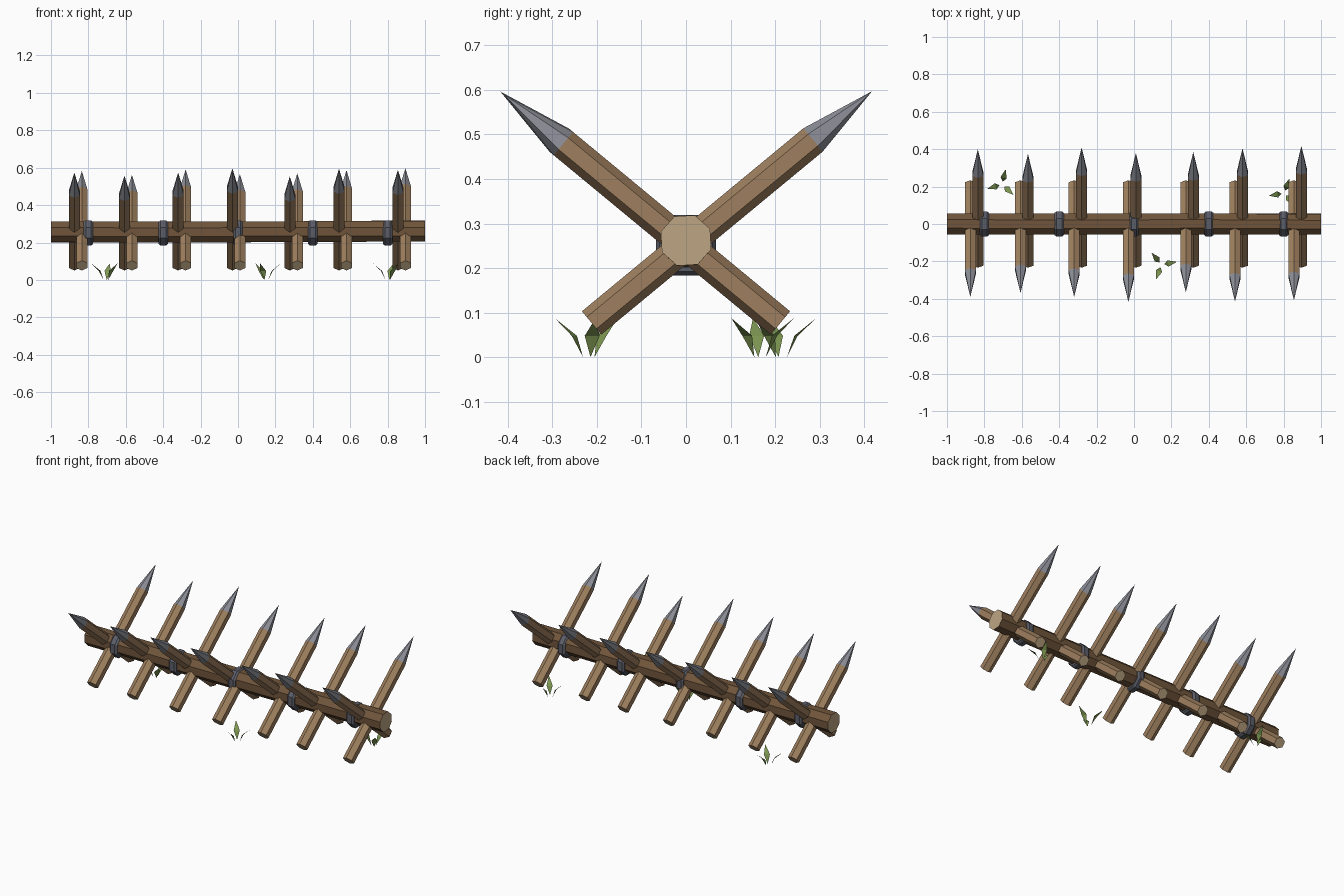
import bpy, bmesh, math
from mathutils import Matrix, Vector

if "Cube" in bpy.data.objects:
    bpy.data.objects.remove(bpy.data.objects["Cube"])


def material(name, r, g, b):
    m = bpy.data.materials.new(name)
    lin = [((c / 255 + 0.055) / 1.055) ** 2.4 for c in (r, g, b)]
    m.diffuse_color = (*lin, 1)
    m.use_nodes = True
    m.node_tree.nodes["Principled BSDF"].inputs["Base Color"].default_value = m.diffuse_color
    return m


WOOD = material("stake wood", 158, 127, 94)
BEAM = material("dark beam wood", 112, 85, 59)
CUT = material("cut wood end", 190, 166, 132)
STEEL = material("spike metal", 140, 142, 151)
IRON = material("band iron", 92, 94, 105)
GRASS = material("grass green", 126, 152, 82)


def finish(name, bm, mats):
    bmesh.ops.recalc_face_normals(bm, faces=bm.faces)
    me = bpy.data.meshes.new(name)
    bm.to_mesh(me)
    bm.free()
    for m in mats:
        me.materials.append(m)
    ob = bpy.data.objects.new(name, me)
    bpy.context.collection.objects.link(ob)
    return ob


def ring(bm, centre, u, v, radius, sides, phase):
    out = []
    for i in range(sides):
        a = phase + math.tau * i / sides
        out.append(bm.verts.new(centre + (u * math.cos(a) + v * math.sin(a)) * radius))
    return out


def bridge(bm, a, b):
    n = len(a)
    return [bm.faces.new((a[i], a[(i + 1) % n], b[(i + 1) % n], b[i])) for i in range(n)]


X, Y, Z = Vector((1, 0, 0)), Vector((0, 1, 0)), Vector((0, 0, 1))

# Main beam: slightly uneven eight-sided log
bm = bmesh.new()
rings = [ring(bm, Vector((x, 0, z)), Y, Z, 0.06, 8, math.radians(p))
         for x, z, p in ((-1, 0.257, 22), (-0.33, 0.256, 24), (0.33, 0.258, 22), (1, 0.262, 26))]
for a, b in zip(rings, rings[1:]):
    bridge(bm, a, b)
for end in (rings[0], rings[-1]):
    bm.faces.new(end).material_index = 1
finish("beam", bm, [BEAM, CUT])


# Crossed stakes: hexagonal shaft, metal point, pale foot
def stake(name, x, tip_y, side):
    d = Vector((0, side * 0.771, 0.637))
    perp = d.cross(X)
    base = Vector((x, 0, 0.252))
    foot, tip = base - d * 0.275, base + d * (tip_y / 0.771)
    bm = bmesh.new()
    a = ring(bm, foot, X, perp, 0.034, 6, math.pi / 2)
    b = ring(bm, tip - d * 0.172, X, perp, 0.034, 6, math.pi / 2)
    bridge(bm, a, b)
    bm.faces.new(a).material_index = 1
    top = bm.verts.new(tip)
    for i in range(6):
        bm.faces.new((b[i], b[(i + 1) % 6], top)).material_index = 2
    finish(name, bm, [WOOD, CUT, STEEL])


pairs = [  # centre x, back tip reach, front tip reach
    (-0.855, 0.40, 0.39), (-0.587, 0.375, 0.37), (-0.30, 0.41, 0.39),
    (-0.01, 0.38, 0.417), (0.297, 0.385, 0.365), (0.56, 0.405, 0.415),
    (0.875, 0.418, 0.408)]
for i, (x, back, front) in enumerate(pairs, 1):
    stake(f"back_stake_{i}", x + 0.02, back, 1)
    stake(f"front_stake_{i}", x - 0.02, front, -1)

# Iron bands: eight-sided rings with bevelled outer edges
profile = [(-0.025, 0.052), (-0.025, 0.064), (-0.014, 0.0735),
           (0.014, 0.0735), (0.025, 0.064), (0.025, 0.052)]
for i in range(5):
    x = -0.8 + 0.4 * i
    bm = bmesh.new()
    rings = [ring(bm, Vector((x + dx, 0, 0.251)), Y, Z, r, 8, math.pi / 8) for dx, r in profile]
    for a, b in zip(rings, rings[1:] + rings[:1]):
        bridge(bm, a, b)
    finish(f"iron_band_{i + 1}", bm, [IRON])

# Grass tufts: three kite-shaped blades leaning outward
tufts = [(-0.705, 0.212, 197), (0.147, -0.217, 130), (0.803, 0.165, 190)]
for i, (cx, cy, start) in enumerate(tufts, 1):
    bm = bmesh.new()
    for k in range(3):
        m = Matrix.Translation((cx, cy, 0)) @ Matrix.Rotation(math.radians(start + 120 * k), 4, 'Z')
        base, left, right, tip = [bm.verts.new(m @ Vector(p)) for p in (
            (0.015, 0, 0), (0.036, 0.017, 0.048), (0.036, -0.017, 0.048), (0.083, 0, 0.088))]
        bm.faces.new((base, right, left))
        bm.faces.new((left, right, tip))
    finish(f"grass_tuft_{i}", bm, [GRASS])
